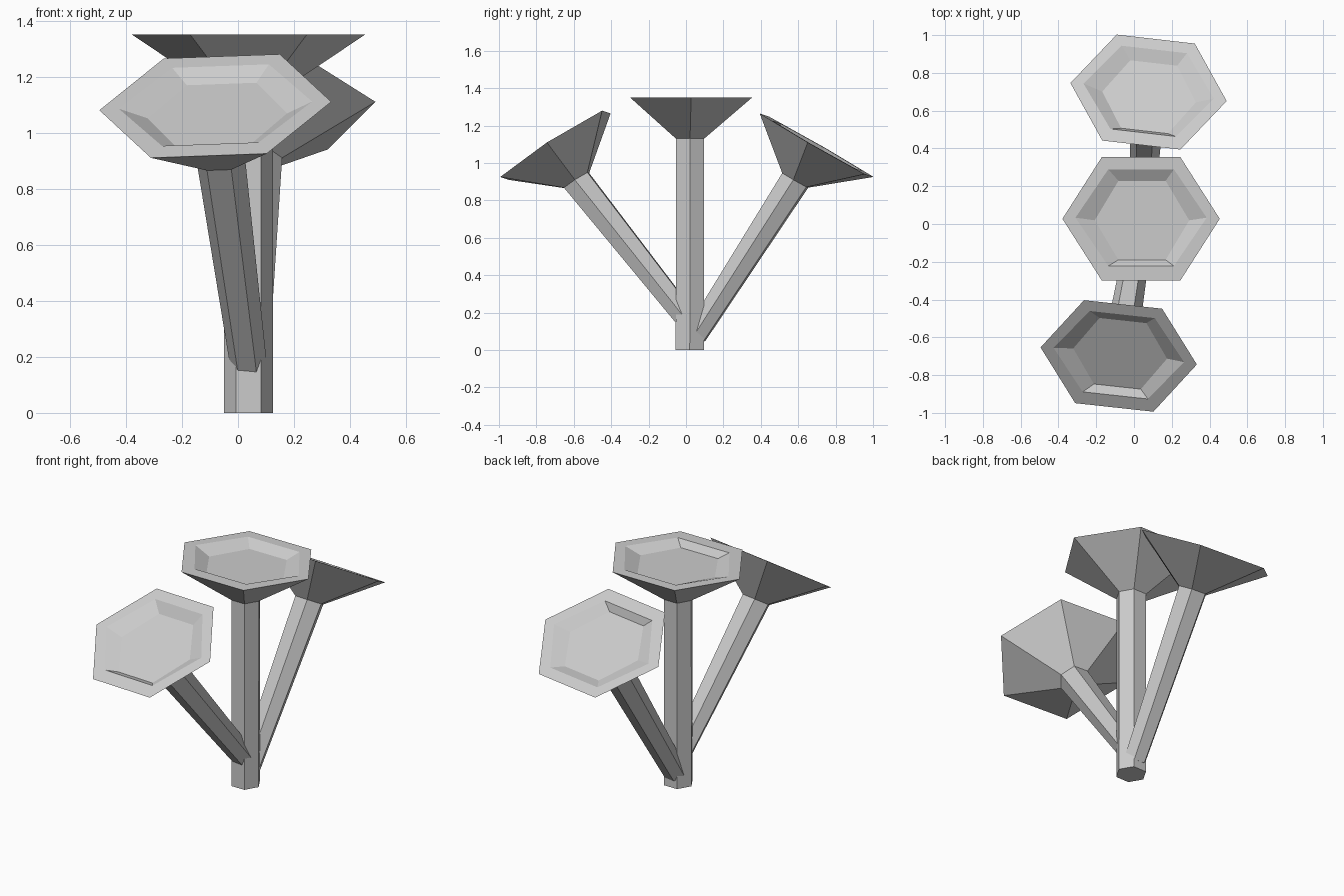
import bpy
import bmesh
from mathutils import Vector

if "Cube" in bpy.data.objects:
    bpy.data.objects.remove(bpy.data.objects["Cube"])


def hex_ring(centre, u, v, rx, ry, dv=0.0):
    """Six corners of a flattened hexagon lying in the u/v plane."""
    shape = [(1, 0), (.5, 1), (-.5, 1), (-1, 0), (-.5, -1), (.5, -1)]
    return [centre + u * (a * rx) + v * (b * ry + dv) for a, b in shape]


def stemmed_cup(name, rim, u, v, base, base_size):
    """Hexagonal stem flaring into a shallow dished head."""
    rim, base = Vector(rim), Vector(base)
    u = Vector(u).normalized()
    n = u.cross(Vector(v)).normalized()
    v = n.cross(u)
    rings = [
        hex_ring(base, u, v, *base_size),                            # stem foot
        hex_ring(rim - n * 0.22, u, v, 0.0875, 0.075, -0.006),       # stem top
        hex_ring(rim, u, v, 0.4165, 0.326),                          # outer rim
        hex_ring(rim, u, v, 0.3475, 0.256, 0.006),                   # dish lip
        hex_ring(rim - n * 0.037 + u * 0.005, u, v, 0.25, 0.209, -0.008),  # dish floor
    ]
    bm = bmesh.new()
    loops = [[bm.verts.new(p) for p in ring] for ring in rings]
    for lo, hi in zip(loops, loops[1:]):
        for i in range(6):
            j = (i + 1) % 6
            bm.faces.new((lo[i], lo[j], hi[j], hi[i]))
    bm.faces.new(loops[0][::-1])
    bm.faces.new(loops[-1])
    bmesh.ops.recalc_face_normals(bm, faces=bm.faces)
    mesh = bpy.data.meshes.new(name)
    bm.to_mesh(mesh)
    bm.free()
    obj = bpy.data.objects.new(name, mesh)
    bpy.context.collection.objects.link(obj)
    return obj


# Upright centre stem and head
stemmed_cup("centre_stem_cup", (0.0375, 0.0275, 1.35), (1, 0, 0), (0, 1, 0),
            (0.0375, 0.02, 0), (0.0875, 0.075))
# Branch leaning to the front
stemmed_cup("front_stem_cup", (-0.081, -0.6985, 1.095),
            (0.4125, -0.045, 0.015), (0.025, 0.2725, 0.1775),
            (0.0375, 0.0, 0.17), (0.066, 0.056))
# Branch leaning to the back
stemmed_cup("back_stem_cup", (0.077, 0.6985, 1.095),
            (0.4125, -0.0475, 0.015), (0.033, 0.2775, -0.16),
            (0.0375, 0.05, 0.075), (0.066, 0.056))
